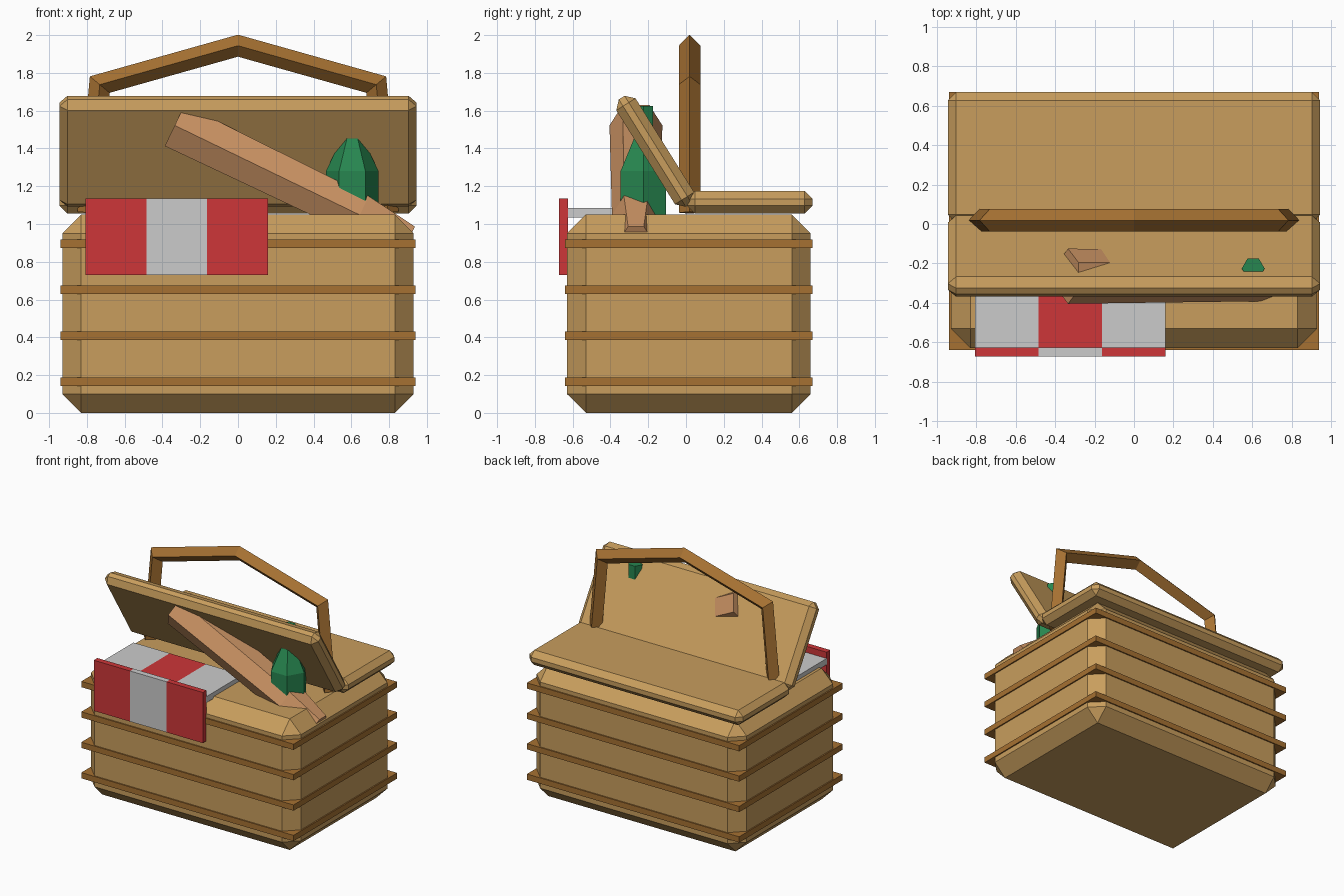
import bpy, bmesh, math
from mathutils import Vector

if "Cube" in bpy.data.objects:
    bpy.data.objects.remove(bpy.data.objects["Cube"])


def material(name, rgb):
    m = bpy.data.materials.new(name)
    m.diffuse_color = (*rgb, 1)
    m.use_nodes = True
    m.node_tree.nodes["Principled BSDF"].inputs["Base Color"].default_value = m.diffuse_color
    return m


TAN = material("wicker", (0.58, 0.34, 0.11))
BROWN = material("dark_wicker", (0.38, 0.165, 0.032))
CRUST = material("crust", (0.61, 0.30, 0.13))
GREEN = material("green_glass", (0.02, 0.24, 0.08))
RED = material("red_cloth", (0.61, 0.037, 0.04))
WHITE = material("white_cloth", (0.8, 0.8, 0.82))


def finish(bm, name, mat):
    bmesh.ops.recalc_face_normals(bm, faces=bm.faces)
    me = bpy.data.meshes.new(name)
    bm.to_mesh(me)
    bm.free()
    me.materials.append(mat)
    ob = bpy.data.objects.new(name, me)
    bpy.context.collection.objects.link(ob)
    return ob


def box(name, x, y, z, mat, bevel=0.0):
    """Box from (min, max) ranges, with an optional flat chamfer."""
    lo, hi = Vector((x[0], y[0], z[0])), Vector((x[1], y[1], z[1]))
    bm = bmesh.new()
    bmesh.ops.create_cube(bm, size=1)
    bmesh.ops.scale(bm, vec=hi - lo, verts=bm.verts)
    if bevel:
        bmesh.ops.bevel(bm, geom=bm.edges[:], offset=bevel, segments=1,
                        profile=0.5, affect='EDGES')
    ob = finish(bm, name, mat)
    ob.location = (lo + hi) / 2
    return ob


def hex_loft(name, rings, side, up, mat):
    """Six-sided solid through (centre, radius) rings."""
    bm = bmesh.new()
    loops = []
    for c, r in rings:
        loops.append([bm.verts.new(Vector(c) + r * (math.cos(a) * side + math.sin(a) * up))
                      for a in (i * math.pi / 3 for i in range(6))])
    for a, b in zip(loops, loops[1:]):
        for i in range(6):
            j = (i + 1) % 6
            bm.faces.new((a[i], a[j], b[j], b[i]))
    bm.faces.new(loops[0])
    bm.faces.new(loops[-1])
    return finish(bm, name, mat)


# Basket body and woven bands
box("basket_body", (-0.93, 0.93), (-0.63, 0.66), (0, 1.05), TAN, 0.1)
for i in range(4):
    z = 0.165 + i * 0.2433
    box(f"band_{i + 1}", (-0.94, 0.94), (-0.64, 0.67), (z - 0.023, z + 0.023), BROWN)

# Closed back lid and open front lid
box("back_lid", (-0.945, 0.945), (0.005, 0.67), (1.055, 1.175), TAN, 0.042)
front = box("front_lid", (-0.945, 0.945), (-0.335, 0.335), (-0.06, 0.06), TAN, 0.042)
front.location = (0, -0.163, 1.385)
front.rotation_euler.x = math.radians(-58)

# Handle: diamond section mitred along an arched path
path = [(-0.795, 1.06), (-0.732, 1.738), (0, 1.944), (0.732, 1.738), (0.795, 1.06)]
pts = [Vector((x, 0, z)) for x, z in path]
bm = bmesh.new()
rings = []
for i, p in enumerate(pts):
    d0 = (pts[max(i, 1)] - pts[max(i, 1) - 1]).normalized()
    k = min(i + 1, len(pts) - 1)
    d1 = (pts[k] - pts[k - 1]).normalized()
    t = (d0 + d1).normalized()
    n = Vector((-t.z, 0, t.x)) * 0.056 / t.dot(d0)
    s = Vector((0, 0.057, 0))
    c = p + Vector((0, 0.019, 0))
    rings.append([bm.verts.new(c + o) for o in (n, s, -n, -s)])
for a, b in zip(rings, rings[1:]):
    for i in range(4):
        j = (i + 1) % 4
        bm.faces.new((a[i], a[j], b[j], b[i]))
bm.faces.new(rings[0])
bm.faces.new(rings[-1])
finish(bm, "handle", BROWN)

# Checked cloth: top layer and hanging flap
for i in range(3):
    xr = (-0.807 + i * 0.322, -0.807 + (i + 1) * 0.322)
    a, b = (RED, WHITE) if i % 2 == 0 else (WHITE, RED)
    box(f"cloth_flap_{i + 1}", xr, (-0.672, -0.626), (0.73, 1.135), a)
    box(f"cloth_top_{i + 1}", xr, (-0.63, -0.17), (1.035, 1.085), b)

# Bread loaf leaning through the lid
start, end = Vector((-0.335, -0.265, 1.522)), Vector((0.905, -0.265, 0.922))
axis = (end - start).normalized()
hex_loft("bread", [(start, 0.14), (start.lerp(end, 0.79), 0.127), (end, 0.083)],
         Vector((0, 1, 0)), Vector((-axis.z, 0, axis.x)), CRUST)

# Bottle with shoulder and neck
bottle = [(0.95, 0.139), (1.28, 0.139), (1.45, 0.058), (1.625, 0.058)]
hex_loft("bottle", [((0.605, -0.226, z), r) for z, r in bottle],
         Vector((1, 0, 0)), Vector((0, 1, 0)), GREEN)
